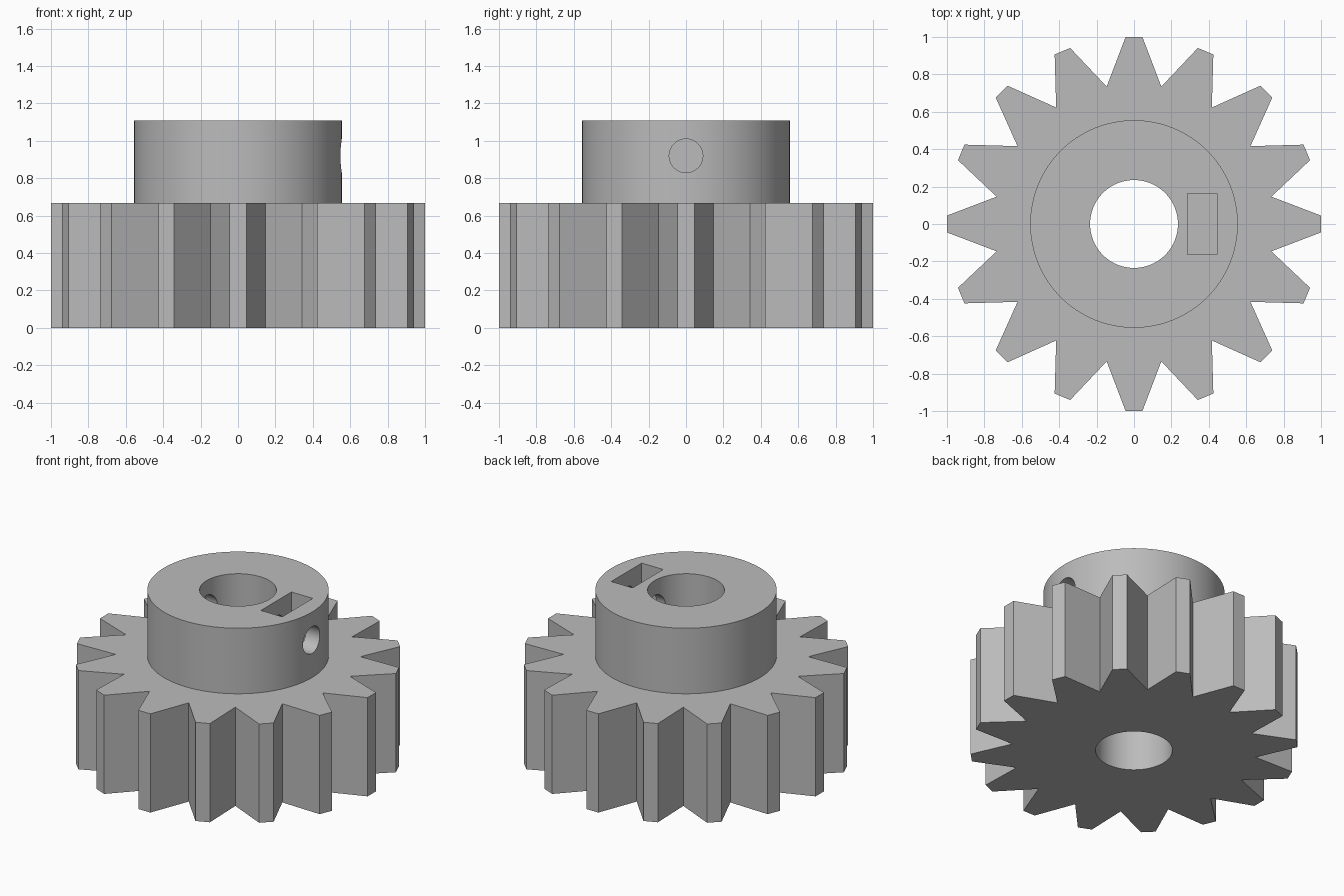
import bpy
import bmesh
import math
from mathutils import Matrix

cube = bpy.data.objects.get("Cube")
if cube:
    bpy.data.objects.remove(cube, do_unlink=True)

TEETH = 16
GEAR_TOP = 0.667
COLLAR_TOP = 1.11
SCREW_Z = 0.92

grey = bpy.data.materials.new("plain grey")
grey.use_nodes = True
colour = (0.5, 0.5, 0.5, 1)
grey.diffuse_color = colour
grey.node_tree.nodes["Principled BSDF"].inputs["Base Color"].default_value = colour


def make_object(name, bm):
    bmesh.ops.recalc_face_normals(bm, faces=bm.faces)
    mesh = bpy.data.meshes.new(name)
    bm.to_mesh(mesh)
    bm.free()
    mesh.materials.append(grey)
    obj = bpy.data.objects.new(name, mesh)
    bpy.context.collection.objects.link(obj)
    return obj


def prism(name, outline, z0, z1):
    """Extrude an outline in the xy plane from z0 to z1."""
    bm = bmesh.new()
    base = bm.faces.new([bm.verts.new((x, y, z0)) for x, y in outline])
    top = bmesh.ops.extrude_face_region(bm, geom=[base])["geom"]
    verts = [v for v in top if isinstance(v, bmesh.types.BMVert)]
    bmesh.ops.translate(bm, verts=verts, vec=(0, 0, z1 - z0))
    return make_object(name, bm)


def circle(radius, count):
    step = math.tau / count
    return [(radius * math.cos(i * step), radius * math.sin(i * step))
            for i in range(count)]


def combine(target, other, operation):
    """Apply a boolean and discard the helper."""
    mod = target.modifiers.new("boolean", "BOOLEAN")
    mod.operation = operation
    mod.solver = "EXACT"
    mod.object = other
    bpy.context.view_layer.objects.active = target
    bpy.ops.object.modifier_apply(modifier=mod.name)
    bpy.data.objects.remove(other, do_unlink=True)


# Toothed wheel: flat tips with sharp valleys between them
outline = []
for i in range(TEETH):
    turn = Matrix.Rotation(math.tau * i / TEETH, 2)
    half = math.pi / TEETH
    root = (0.749 * math.cos(half), 0.749 * math.sin(half))
    for point in ((1, -0.045), (1, 0.045), root):
        outline.append(tuple(turn @ Matrix.Translation((*point, 0)).to_translation().to_2d()))
gear = prism("gear_with_collar", outline, 0, GEAR_TOP)

# Collar, sunk into the wheel so that both become one solid
combine(gear, prism("collar", circle(0.555, 128), 0.3, COLLAR_TOP), "UNION")

# Shaft bore
combine(gear, prism("bore_cutter", circle(0.235, 96), -0.2, 1.4), "DIFFERENCE")

# Nut pocket, open at the top of the collar
pocket = [(0.285, -0.163), (0.445, -0.163), (0.445, 0.163), (0.285, 0.163)]
combine(gear, prism("pocket_cutter", pocket, 0.755, 1.4), "DIFFERENCE")

# Set screw hole: through the left wall and a little into the opposite one
screw = prism("screw_cutter", circle(0.09, 48), -0.3, 0.8)
screw.data.transform(Matrix.Translation((0, 0, SCREW_Z)) @ Matrix.Rotation(math.pi / 2, 4, "Y"))
combine(gear, screw, "DIFFERENCE")

# Smooth round walls, crisp edges
bpy.ops.object.select_all(action="DESELECT")
gear.select_set(True)
bpy.context.view_layer.objects.active = gear
bpy.ops.object.shade_smooth_by_angle(angle=math.radians(25))
